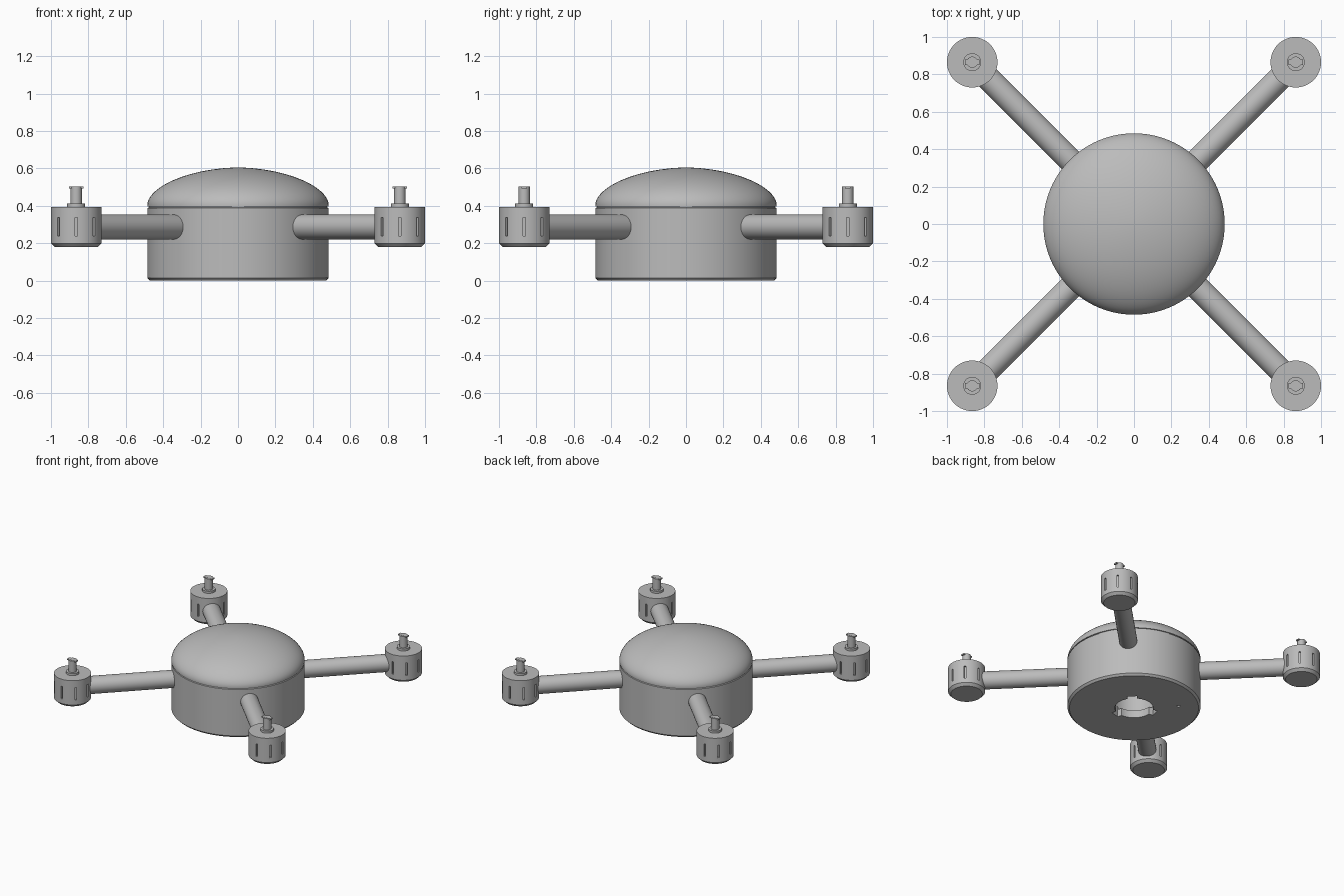
import bpy, bmesh, math
from mathutils import Matrix, Vector

cube = bpy.data.objects.get("Cube")
if cube:
    bpy.data.objects.remove(cube, do_unlink=True)

GREY = (0.5, 0.5, 0.5, 1)
mat = bpy.data.materials.new("plain grey")
mat.use_nodes = True
mat.diffuse_color = GREY
mat.node_tree.nodes["Principled BSDF"].inputs["Base Color"].default_value = GREY


def make(name, bm):
    bmesh.ops.recalc_face_normals(bm, faces=bm.faces)
    me = bpy.data.meshes.new(name)
    bm.to_mesh(me)
    bm.free()
    me.materials.append(mat)
    ob = bpy.data.objects.new(name, me)
    bpy.context.collection.objects.link(ob)
    return ob


def activate(ob):
    bpy.ops.object.select_all(action='DESELECT')
    ob.select_set(True)
    bpy.context.view_layer.objects.active = ob


def smooth(ob):
    activate(ob)
    bpy.ops.object.shade_smooth_by_angle(angle=math.radians(30))
    return ob


def lathe(name, profile, steps=64):
    """Spin (radius, height) points around z."""
    bm = bmesh.new()
    vs = [bm.verts.new((r, 0, z)) for r, z in profile]
    es = [bm.edges.new(p) for p in zip(vs, vs[1:])]
    bmesh.ops.spin(bm, geom=vs + es, cent=(0, 0, 0), axis=(0, 0, 1),
                   angle=math.tau, steps=steps, use_duplicate=False)
    bmesh.ops.remove_doubles(bm, verts=bm.verts, dist=1e-5)
    return make(name, bm)


def box(bm, size, spot, turn=0):
    m = (Matrix.Rotation(turn, 4, 'Z') @ Matrix.Translation(spot)
         @ Matrix.Diagonal((*size, 1)))
    bmesh.ops.create_cube(bm, size=1, matrix=m)


def cut(ob, bm):
    cutter = make("cutter", bm)
    cutter.hide_render = True
    mod = ob.modifiers.new("cut", 'BOOLEAN')
    mod.operation, mod.solver, mod.object = 'DIFFERENCE', 'EXACT', cutter
    activate(ob)
    bpy.ops.object.modifier_apply(modifier=mod.name)
    bpy.data.objects.remove(cutter, do_unlink=True)


# Body drum with a twist-lock socket underneath
R = 0.485
body = lathe("body", [(0, .2), (.17, .2), (.17, .06), (.14, .06), (.14, 0),
                      (R - .015, 0), (R, .015), (R, .388), (R - .008, .392),
                      (R - .008, .4), (0, .4)], 96)
bm = bmesh.new()
for k in range(3):
    box(bm, (.06, .07, .12), (.14, 0, .02), math.radians(45 + 120 * k))
bmesh.ops.create_cone(bm, cap_ends=True, segments=16, radius1=.012, radius2=.012,
                      depth=.06, matrix=Matrix.Translation((-.23, .23, 0)))
cut(body, bm)
smooth(body)

# Domed lid
P, N = 1.85, 24
dome = [(R * math.cos(a) ** (2 / P), .405 + .2 * math.sin(a) ** (2 / P))
        for a in (i * math.pi / 2 / N for i in range(N))]
smooth(lathe("dome_lid", [(0, .396), (R, .396)] + dome + [(0, .605)], 96))

# Motor can with eight vent slots, shared by all four corners
motor = lathe("motor", [(0, .18), (.115, .18), (.135, .2), (.135, .395), (0, .395)])
bm = bmesh.new()
for k in range(8):
    box(bm, (.03, .014, .1), (.135, 0, .288), k * math.tau / 8)
cut(motor, bm)
smooth(motor)
shaft = smooth(lathe("shaft", [(0, .39), (.048, .39), (.048, .412), (.03, .412),
                               (.03, .503), (0, .503)], 32))
bm = bmesh.new()
box(bm, (.078, .03, .01), (0, 0, .499))
tab = make("shaft_tab", bm)

# Round arm running out along +x, then turned to each diagonal
bm = bmesh.new()
bmesh.ops.create_cone(bm, cap_ends=True, segments=40, radius1=.066, radius2=.066,
                      depth=.68, matrix=Matrix.Translation((.78, 0, .287))
                      @ Matrix.Rotation(math.pi / 2, 4, 'Y'))
arm = smooth(make("arm", bm))

# Place the four corners
C = 0.865
CORNERS = {"front_left": (1, -1), "front_right": (-1, -1),
           "back_left": (1, 1), "back_right": (-1, 1)}
for label, (sx, sy) in CORNERS.items():
    for part in (motor, shaft, tab, arm):
        ob = part.copy()
        ob.name = label + "_" + part.name
        bpy.context.collection.objects.link(ob)
        if part is arm:
            ob.rotation_euler.z = math.atan2(sy, sx)
        else:
            ob.location = Vector((sx * C, sy * C, 0))
for part in (motor, shaft, tab, arm):
    bpy.data.objects.remove(part, do_unlink=True)
